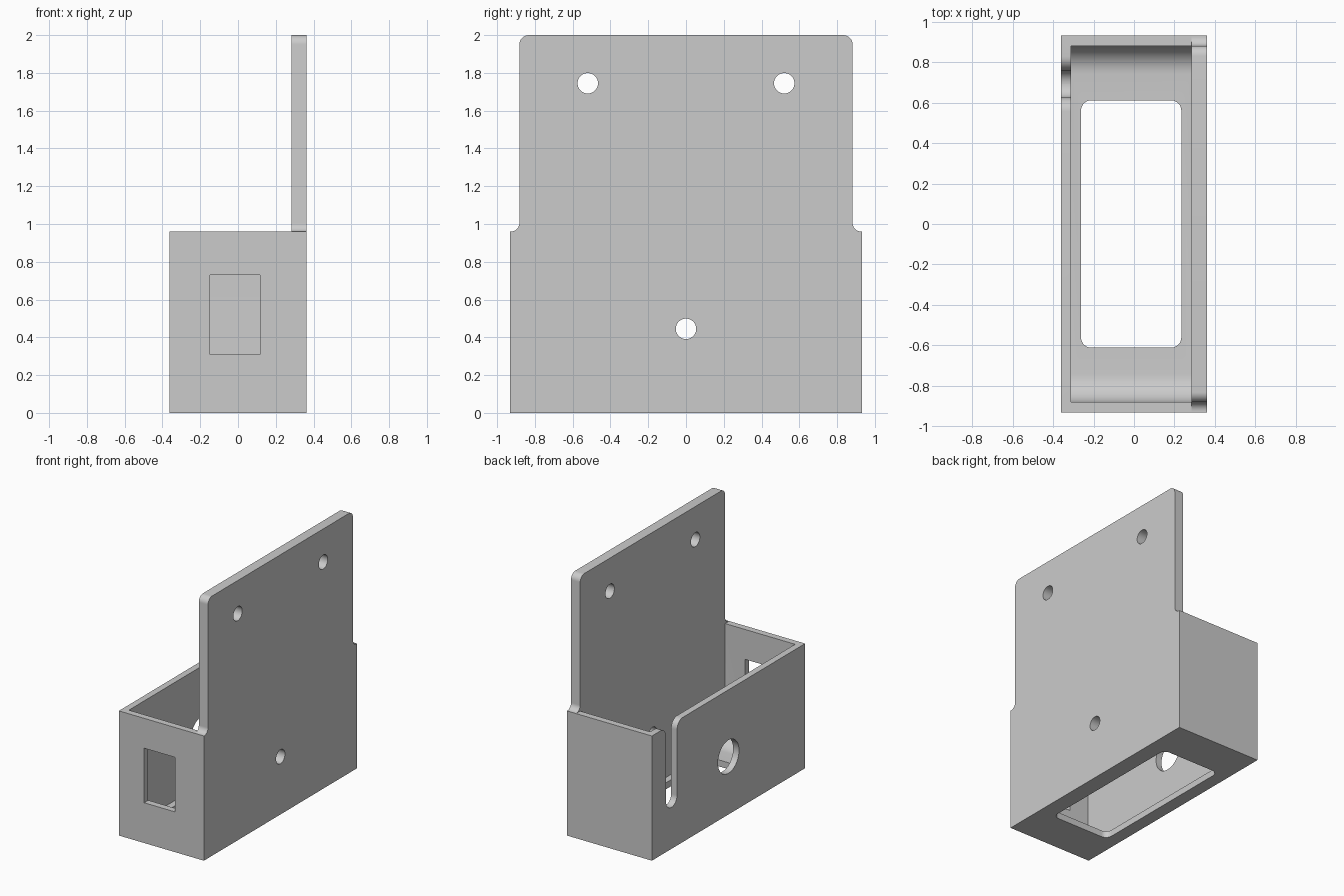
import bpy, bmesh, math
from mathutils import Vector

cube = bpy.data.objects.get("Cube")
if cube:
    bpy.data.objects.remove(cube, do_unlink=True)

grey = bpy.data.materials.new("plain grey")
grey.use_nodes = True
grey.diffuse_color = (0.6, 0.6, 0.6, 1)
grey.node_tree.nodes["Principled BSDF"].inputs["Base Color"].default_value = (0.6, 0.6, 0.6, 1)


def rounded(corners, steps=10):
    """Outline from (u, v, radius) corners; works for inner and outer fillets."""
    pts = []
    for i, (u, v, r) in enumerate(corners):
        p = Vector((u, v))
        if r == 0:
            pts.append(p)
            continue
        a = (Vector(corners[i - 1][:2]) - p).normalized()
        b = (Vector(corners[(i + 1) % len(corners)][:2]) - p).normalized()
        for k in range(steps + 1):
            t = math.pi / 2 * k / steps
            pts.append(p + r * (a * (1 - math.sin(t)) + b * (1 - math.cos(t))))
    return pts


def rect(u0, u1, v0, v1, r=0):
    return rounded([(u0, v0, r), (u1, v0, r), (u1, v1, r), (u0, v1, r)])


def circle(u, v, r, n=48):
    return [Vector((u + r * math.cos(2 * math.pi * k / n),
                    v + r * math.sin(2 * math.pi * k / n))) for k in range(n)]


def prism(name, outline, axis, lo, hi):
    """Extrude an outline along x, y or z."""
    place = {"x": lambda p, d: (d, p.x, p.y),
             "y": lambda p, d: (p.x, d, p.y),
             "z": lambda p, d: (p.x, p.y, d)}[axis]
    bm = bmesh.new()
    face = bm.faces.new([bm.verts.new(place(p, lo)) for p in outline])
    new = bmesh.ops.extrude_face_region(bm, geom=[face])["geom"]
    shift = Vector(place(Vector((0, 0)), hi - lo))
    bmesh.ops.translate(bm, vec=shift, verts=[g for g in new if isinstance(g, bmesh.types.BMVert)])
    bmesh.ops.recalc_face_normals(bm, faces=bm.faces)
    mesh = bpy.data.meshes.new(name)
    bm.to_mesh(mesh)
    bm.free()
    mesh.materials.append(grey)
    obj = bpy.data.objects.new(name, mesh)
    bpy.context.collection.objects.link(obj)
    return obj


def cut(obj, outline, axis, lo, hi):
    cutter = prism("cutter", outline, axis, lo, hi)
    cutter.hide_render = True
    mod = obj.modifiers.new("cut", "BOOLEAN")
    mod.operation = "DIFFERENCE"
    mod.solver = "EXACT"
    mod.object = cutter
    bpy.context.view_layer.objects.active = obj
    bpy.ops.object.modifier_apply(modifier=mod.name)
    bpy.data.objects.remove(cutter, do_unlink=True)


W, L, H = 0.362, 0.932, 0.96      # half width, half length, tray height
PLATE_X = 0.284                   # inner face of the mounting plate
WALL = 0.05

# Mounting plate: narrow rounded top, filleted shoulders, three screw holes
half = [(L, 0, 0), (L, H, 0), (0.882, H, 0.045), (0.882, 2, 0.05)]
mirrored = [(-u, v, r) for u, v, r in reversed(half)]
plate = prism("mounting_plate", rounded(half + mirrored), "x", PLATE_X, W)
for y, z in [(-0.52, 1.745), (0.52, 1.745), (0, 0.445)]:
    cut(plate, circle(y, z, 0.054), "x", 0.2, 0.5)

# Open tray, hollowed with rounded floor ends
tray = prism("tray", rect(-L, L, 0, H), "x", -W, PLATE_X)
inner = L - WALL
cavity = rounded([(-inner, WALL, 0.14), (inner, WALL, 0.14), (inner, 1.2, 0), (-inner, 1.2, 0)])
cut(tray, cavity, "x", -W + WALL, 0.4)

# Floor opening
cut(tray, rect(-0.262, 0.234, -0.612, 0.612, 0.05), "z", -0.1, 0.2)

# Front window
cut(tray, rect(-0.147, 0.116, 0.31, 0.73), "y", -1.1, -0.8)

# Side wall: round hole and open cable slot with a flared mouth
cut(tray, circle(0, 0.445, 0.128), "x", -0.5, -0.25)
slot = [(0.626, 0.32, 0.0665), (0.76, 0.32, 0.0665), (0.76, H, 0.07), (0.83, H, 0),
        (0.83, 1.2, 0), (0.556, 1.2, 0), (0.556, H, 0), (0.626, H, 0.07)]
cut(tray, rounded(slot), "x", -0.5, -0.25)

# Smooth fillets and holes, sharp edges elsewhere
bpy.ops.object.select_all(action="DESELECT")
for obj in (plate, tray):
    obj.select_set(True)
bpy.context.view_layer.objects.active = tray
bpy.ops.object.shade_smooth_by_angle(angle=math.radians(30))
